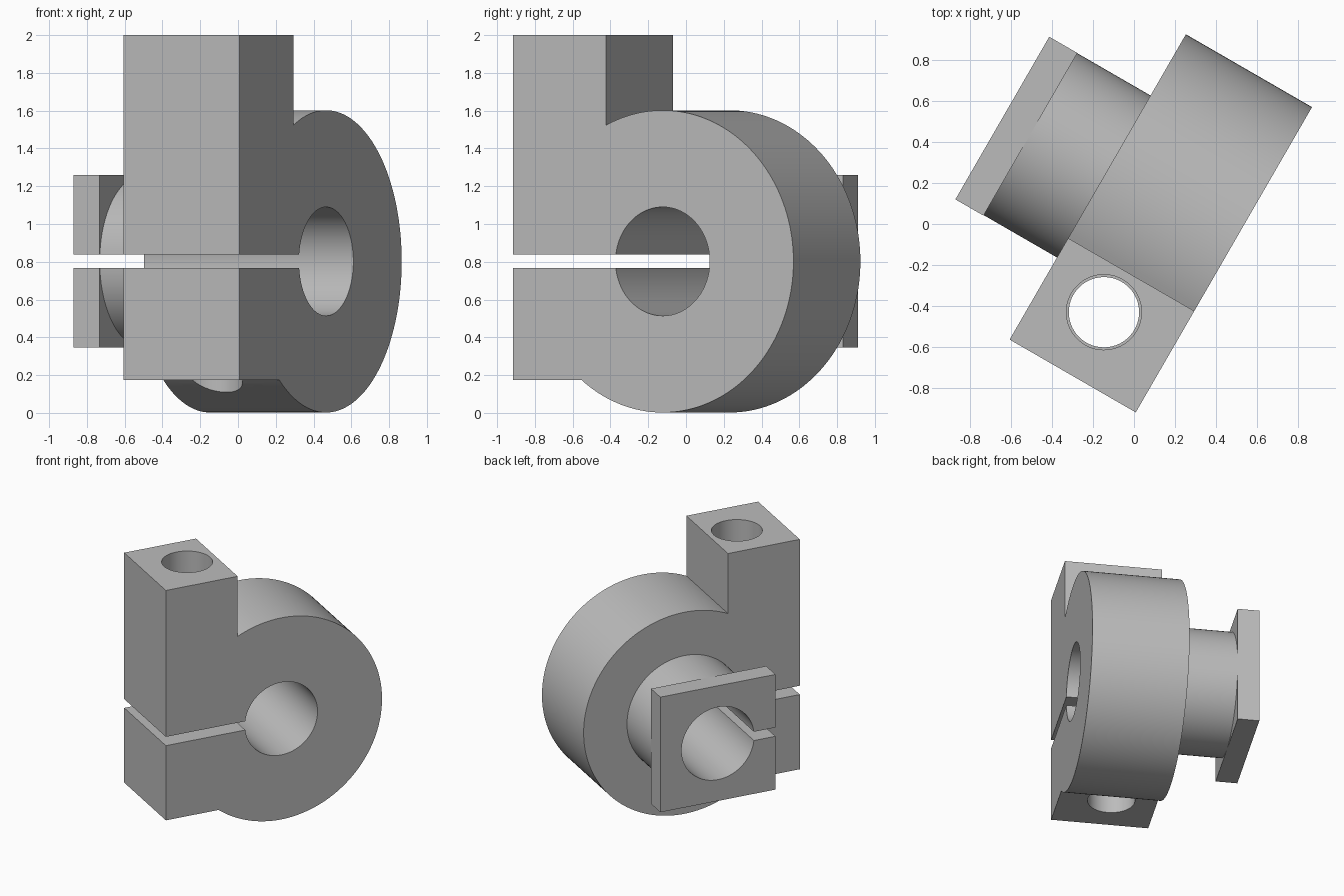
import bpy, bmesh, math
from mathutils import Matrix, Vector

cube = bpy.data.objects.get("Cube")
if cube:
    bpy.data.objects.remove(cube, do_unlink=True)

grey = bpy.data.materials.new("plain grey")
grey.use_nodes = True
grey.diffuse_color = (0.5, 0.5, 0.5, 1)
grey.node_tree.nodes["Principled BSDF"].inputs["Base Color"].default_value = (0.5, 0.5, 0.5, 1)

AXIS_X, AXIS_Z = 0.126, 0.802      # centre line of the bore
DISC_R, NECK_R, BORE_R = 0.80, 0.456, 0.288
FRONT, BACK, NECK_END, END = -0.466, 0.243, 0.655, 0.813
BLOCK_L, BLOCK_R, BLOCK_BOTTOM, TOP = -0.79, -0.22, 0.175, 2.0


def finish(name, bm):
    bmesh.ops.recalc_face_normals(bm, faces=bm.faces)
    mesh = bpy.data.meshes.new(name)
    bm.to_mesh(mesh)
    bm.free()
    mesh.materials.append(grey)
    ob = bpy.data.objects.new(name, mesh)
    bpy.context.collection.objects.link(ob)
    return ob


def box(name, x0, x1, y0, y1, z0, z1):
    bm = bmesh.new()
    size = Matrix.Diagonal((x1 - x0, y1 - y0, z1 - z0, 1))
    centre = Matrix.Translation(((x0 + x1) / 2, (y0 + y1) / 2, (z0 + z1) / 2))
    bmesh.ops.create_cube(bm, size=1, matrix=centre @ size)
    return finish(name, bm)


def cylinder(name, start, end, radius, segments=96):
    a, b = Vector(start), Vector(end)
    turn = (b - a).to_track_quat('Z', 'Y').to_matrix().to_4x4()
    bm = bmesh.new()
    bmesh.ops.create_cone(bm, cap_ends=True, segments=segments, radius1=radius,
                          radius2=radius, depth=(b - a).length,
                          matrix=Matrix.Translation((a + b) / 2) @ turn)
    return finish(name, bm)


def combine(target, other, operation):
    other.hide_render = True
    mod = target.modifiers.new(other.name, 'BOOLEAN')
    mod.operation, mod.object, mod.solver = operation, other, 'EXACT'
    bpy.context.view_layer.objects.active = target
    bpy.ops.object.modifier_apply(modifier=mod.name)
    bpy.data.objects.remove(other, do_unlink=True)


# Body profile: round ring flowing into the upright clamping block
dx = BLOCK_R - AXIS_X
start = math.atan2(math.sqrt(DISC_R ** 2 - dx ** 2), dx)
dz = BLOCK_BOTTOM - AXIS_Z
end = math.atan2(dz, -math.sqrt(DISC_R ** 2 - dz ** 2))
steps = 110
profile = []
for i in range(steps + 1):
    a = start + (end - start) * i / steps
    profile.append((AXIS_X + DISC_R * math.cos(a), AXIS_Z + DISC_R * math.sin(a)))
profile += [(BLOCK_L, BLOCK_BOTTOM), (BLOCK_L, TOP), (BLOCK_R, TOP)]

bm = bmesh.new()
face = bm.faces.new([bm.verts.new((x, FRONT, z)) for x, z in profile])
extruded = bmesh.ops.extrude_face_region(bm, geom=[face], use_keep_orig=True)
bmesh.ops.translate(bm, vec=(0, BACK - FRONT, 0),
                    verts=[v for v in extruded["geom"] if isinstance(v, bmesh.types.BMVert)])
clamp = finish("split_clamp", bm)

# Neck and square end flange
half = NECK_R + 0.001
combine(clamp, cylinder("neck", (AXIS_X, BACK - 0.1, AXIS_Z),
                        (AXIS_X, NECK_END + 0.05, AXIS_Z), NECK_R), 'UNION')
combine(clamp, box("end_flange", AXIS_X - half, AXIS_X + half, NECK_END, END,
                   AXIS_Z - half, AXIS_Z + half), 'UNION')

# Through bore, clamping slot and stepped bolt hole
combine(clamp, cylinder("bore", (AXIS_X, -1, AXIS_Z), (AXIS_X, 1, AXIS_Z), BORE_R), 'DIFFERENCE')
combine(clamp, box("slot", -1, AXIS_X, -1, 1, 0.768, 0.838), 'DIFFERENCE')
bolt = (-0.445, -0.088)
combine(clamp, cylinder("bolt_clearance", (*bolt, 0.80), (*bolt, 2.2), 0.183, 64), 'DIFFERENCE')
combine(clamp, cylinder("bolt_thread", (*bolt, -0.2), (*bolt, 0.81), 0.171, 64), 'DIFFERENCE')

# Turn into place and smooth the round walls
clamp.rotation_euler.z = math.radians(60)
bpy.ops.object.select_all(action='DESELECT')
clamp.select_set(True)
bpy.context.view_layer.objects.active = clamp
bpy.ops.object.shade_smooth_by_angle(angle=math.radians(25))
